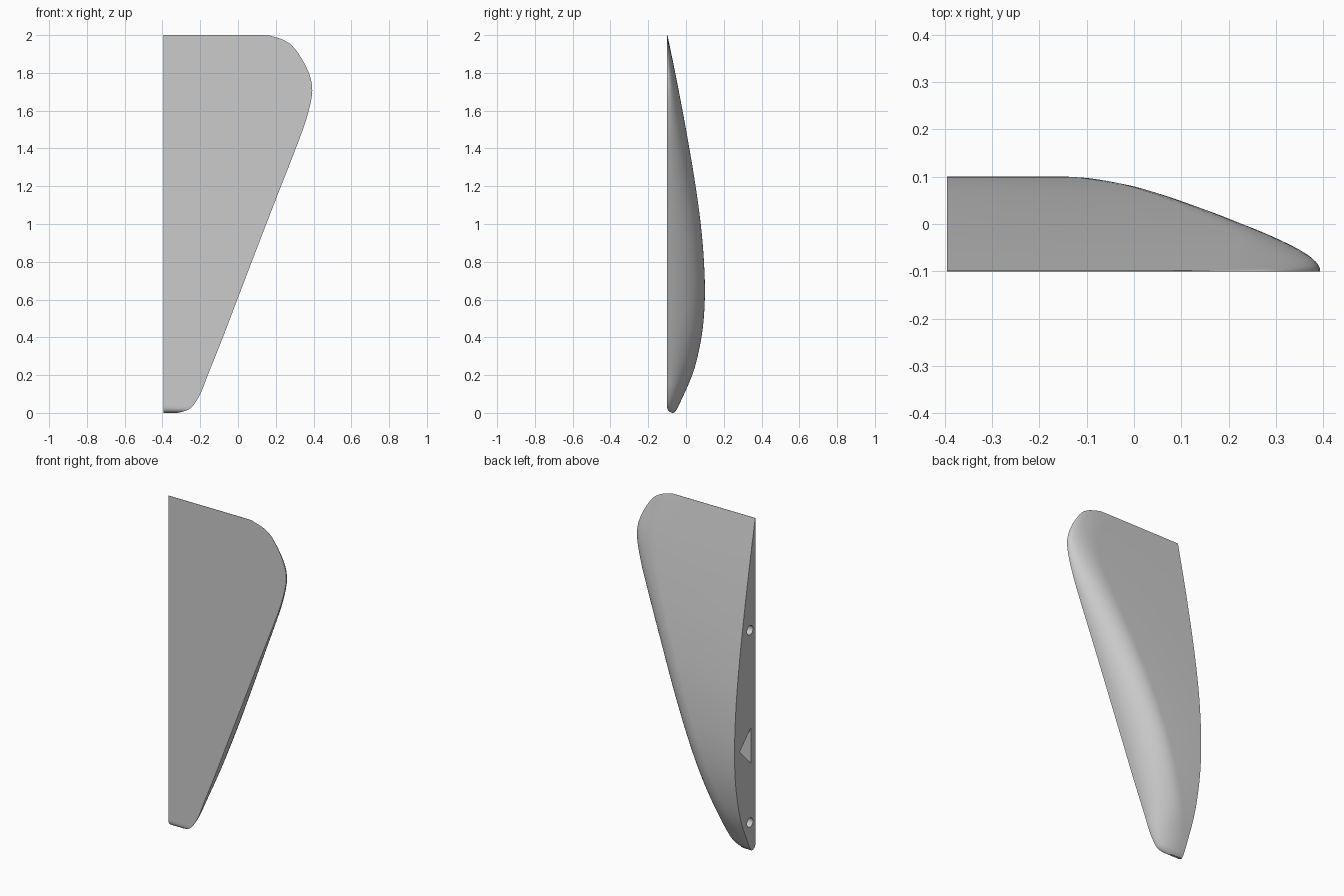
import bpy, bmesh, math

# Remove only the default cube
cube = bpy.data.objects.get("Cube")
if cube:
    bpy.data.objects.remove(cube, do_unlink=True)

grey = bpy.data.materials.new("plain_grey")
grey.use_nodes = True
grey.diffuse_color = (0.6, 0.6, 0.6, 1)
grey.node_tree.nodes["Principled BSDF"].inputs["Base Color"].default_value = (0.6, 0.6, 0.6, 1)

SIDE = -0.395   # plane of the flat mounting side
FRONT = -0.1    # plane of the flat front
LIP = 0.03      # rounding of the lower front edge

# (height, value) profiles: outer edge in x, back surface in y
EDGE = [(0, -.32), (.01, -.28), (.03, -.245), (.1, -.2), (.2, -.16), (.4, -.08),
        (.61, 0), (1.13, .2), (1.38, .298), (1.55, .36), (1.7, .393), (1.8, .375),
        (1.93, .3), (1.975, .24), (2, .16)]
BACK = [(0, -.066), (.01, -.055), (.03, -.043), (.1, -.01), (.2, .033), (.3, .062),
        (.45, .089), (.62, .1), (.8, .095), (1, .078), (1.25, .043), (1.5, 0),
        (1.75, -.047), (2, -.098)]


def smooth(points, z):
    """Cubic interpolation through a profile."""
    last = len(points) - 1
    i = max(k for k in range(last) if points[k][0] <= z + 1e-9)

    def slope(k):
        a, b = points[max(k - 1, 0)], points[min(k + 1, last)]
        return (b[1] - a[1]) / (b[0] - a[0])

    (z0, v0), (z1, v1) = points[i], points[i + 1]
    h = z1 - z0
    t = min((z - z0) / h, 1)
    return ((1 + 2 * t) * (1 - t) ** 2 * v0 + t * (1 - t) ** 2 * h * slope(i)
            + t * t * (3 - 2 * t) * v1 + t * t * (t - 1) * h * slope(i + 1))


def section(z, steps=14):
    """Flat side, flat back, then a quarter ellipse down to the outer edge."""
    edge, back = smooth(EDGE, z), smooth(BACK, z)
    front = FRONT
    if z < LIP:
        front += LIP - math.sqrt(LIP ** 2 - (LIP - z) ** 2)
    width = min(0.165, 0.85 * (edge - SIDE))
    ring = [(SIDE, front, z), (SIDE, back, z)]
    for k in range(steps + 1):
        a = math.pi / 2 * k / steps
        ring.append((edge - width + width * math.sin(a),
                     front + (back - front) * math.cos(a), z))
    return ring


def make_object(name, bm):
    bmesh.ops.recalc_face_normals(bm, faces=bm.faces)
    mesh = bpy.data.meshes.new(name)
    bm.to_mesh(mesh)
    bm.free()
    mesh.materials.append(grey)
    obj = bpy.data.objects.new(name, mesh)
    bpy.context.collection.objects.link(obj)
    return obj


def loft(name, rings):
    bm = bmesh.new()
    rows = [[bm.verts.new(p) for p in ring] for ring in rings]
    n = len(rows[0])
    for low, high in zip(rows, rows[1:]):
        for i in range(n):
            j = (i + 1) % n
            bm.faces.new((low[i], low[j], high[j], high[i]))
    bm.faces.new(rows[0])
    bm.faces.new(rows[-1])
    return make_object(name, bm)


# Main shell, with levels packed closer at both ends
LEVELS = 64
shell = loft("tapered_shell",
             [section(1 - math.cos(math.pi * i / LEVELS)) for i in range(LEVELS + 1)])


def pocket(name, outline, depth):
    """Sink a straight pocket into the flat side."""
    cutter = loft(name, [[(x, y, z) for y, z in outline]
                         for x in (SIDE - 0.05, SIDE + depth)])
    cutter.hide_render = True
    mod = shell.modifiers.new(name, 'BOOLEAN')
    mod.operation = 'DIFFERENCE'
    mod.solver = 'EXACT'
    mod.object = cutter
    bpy.context.view_layer.objects.active = shell
    bpy.ops.object.modifier_apply(modifier=name)
    bpy.data.objects.remove(cutter, do_unlink=True)


def circle(y, z, r, n=24):
    return [(y + r * math.cos(math.tau * k / n), z + r * math.sin(math.tau * k / n))
            for k in range(n)]


# Two peg holes and a triangular key slot
pocket("upper_peg_hole", circle(-0.048, 1.34, 0.028), 0.12)
pocket("lower_peg_hole", circle(-0.048, 0.176, 0.028), 0.12)
pocket("key_slot", [(-0.06, 0.53), (0.05, 0.64), (-0.06, 0.75)], 0.15)

# Smooth shading with crisp edges
bpy.ops.object.select_all(action='DESELECT')
shell.select_set(True)
bpy.context.view_layer.objects.active = shell
bpy.ops.object.shade_smooth_by_angle(angle=math.radians(35))
